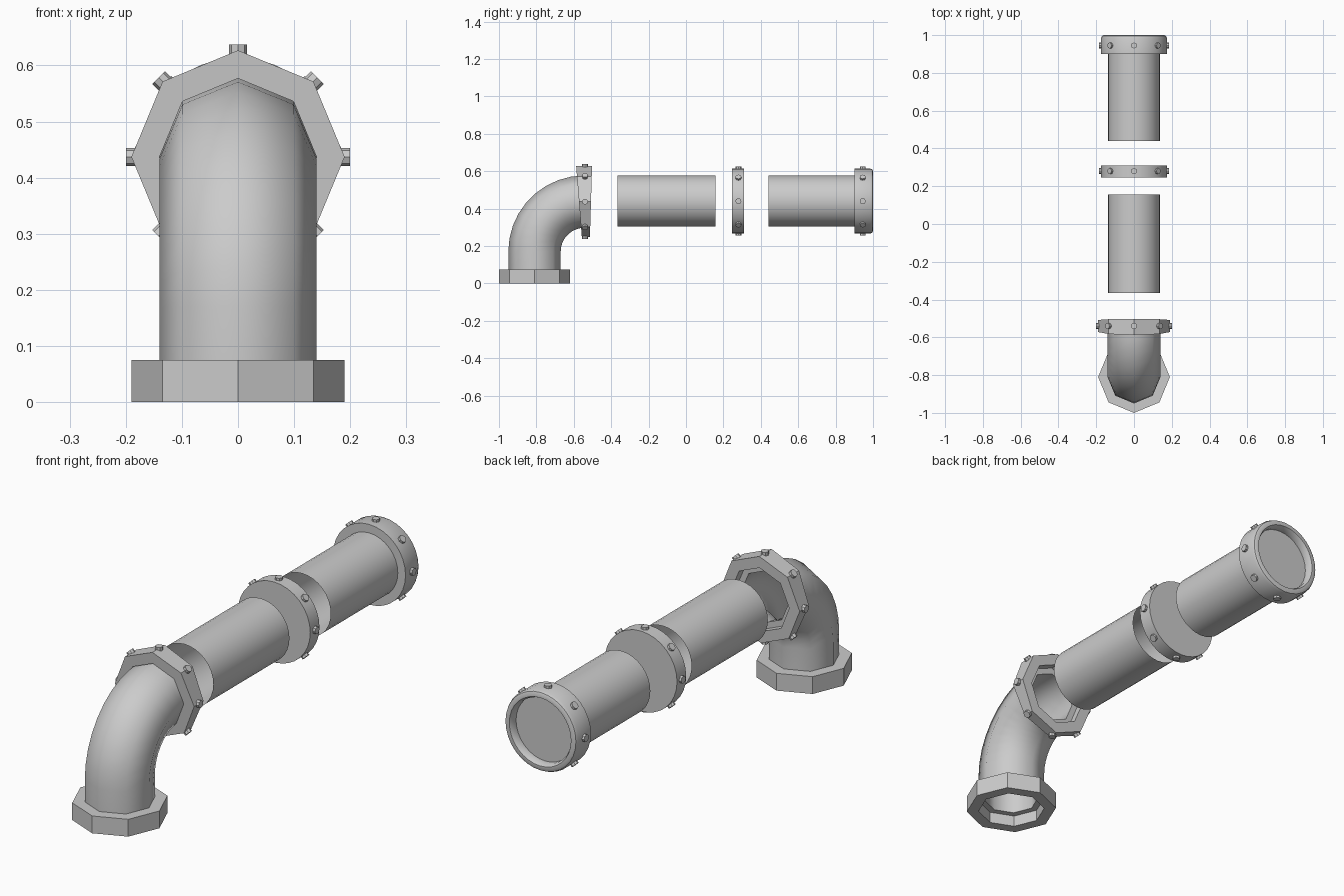
import bpy, bmesh
from math import sin, cos, pi, radians
from mathutils import Vector, Matrix

if "Cube" in bpy.data.objects:
    bpy.data.objects.remove(bpy.data.objects["Cube"])

ZC = 0.44  # height of the horizontal axis


def finish(name, bm, angle):
    bmesh.ops.recalc_face_normals(bm, faces=bm.faces)
    me = bpy.data.meshes.new(name)
    bm.to_mesh(me)
    bm.free()
    ob = bpy.data.objects.new(name, me)
    bpy.context.collection.objects.link(ob)
    bpy.ops.object.select_all(action='DESELECT')
    ob.select_set(True)
    bpy.context.view_layer.objects.active = ob
    bpy.ops.object.shade_smooth_by_angle(angle=radians(angle))
    return ob


def loft(name, rings, close=False, caps=(), angle=30):
    """Skin a list of rings; optionally join last to first or cap chosen rings."""
    bm = bmesh.new()
    vs = [[bm.verts.new(p) for p in r] for r in rings]
    n = len(vs[0])
    pairs = list(zip(vs, vs[1:])) + ([(vs[-1], vs[0])] if close else [])
    for a, b in pairs:
        for i in range(n):
            j = (i + 1) % n
            bm.faces.new((a[i], a[j], b[j], b[i]))
    for c in caps:
        bm.faces.new(vs[c])
    return finish(name, bm, angle)


def circle(r, n):
    return [(r * sin(2 * pi * i / n), r * cos(2 * pi * i / n)) for i in range(n)]


def revolve(name, profile, n=32, **kw):
    """Profile of (radius, y) around the horizontal axis."""
    return loft(name, [[(x, y, ZC + z) for x, z in circle(r, n)] for r, y in profile], **kw)


def bolts(name, y, R, zc=ZC):
    bm = bmesh.new()
    for k in range(8):
        a = k * pi / 4
        m = (Matrix.Translation((0, y, zc)) @ Matrix.Rotation(a, 4, 'Y')
             @ Matrix.Translation((0, 0, R - 0.005)))
        bmesh.ops.create_cone(bm, cap_ends=True, segments=8, radius1=0.016,
                              radius2=0.016, depth=0.03, matrix=m)
    finish(name, bm, 30)


# Elbow pipe: octagonal section swept through a quarter turn, with wall thickness
YB, ZE, BEND = -0.81, 0.437, 0.267


def elbow_ring(r, t):
    if t < 0:      # vertical start inside the base flange
        return [(x, YB - v, 0.05) for x, v in circle(r, 8)]
    yc, zc = YB + BEND, ZE - BEND
    return [(x, yc - (BEND + v) * cos(t), zc + (BEND + v) * sin(t)) for x, v in circle(r, 8)]


steps = [-1] + [i * pi / 2 / 9 for i in range(10)]
loft("elbow_pipe", [elbow_ring(0.14, t) for t in steps]
     + [elbow_ring(0.112, t) for t in reversed(steps)], close=True, angle=50)

# Base flange standing on the ground
loft("base_flange", [[(x, YB - v, z) for x, v in circle(r, 8)]
                     for r, z in ((0.19, 0), (0.19, 0.075), (0.14, 0.075), (0.14, 0))], close=True)


# Elbow end flange, slightly thicker at the top
def wedge(r, y, slope):
    return [(x, y + slope * v, ZE + v) for x, v in circle(r, 8)]


loft("elbow_flange", [wedge(0.19, -0.572, -0.08), wedge(0.19, -0.508, 0.03),
                      wedge(0.14, -0.508, 0.03), wedge(0.14, -0.572, -0.08)], close=True)
bolts("elbow_bolts", -0.54, 0.19, ZE)

# Straight open pipes
revolve("middle_pipe", [(0.137, -0.365), (0.137, 0.157)])
revolve("end_pipe", [(0.137, 0.44), (0.137, 0.96)])

# Coupling disc between the pipes
revolve("coupling", [(0.174, 0.247), (0.174, 0.31)], caps=(0, -1))
bolts("coupling_bolts", 0.28, 0.174)

# End collar with a rounded rim and a recessed closing plate
revolve("end_collar", [(0.137, 0.9), (0.174, 0.9), (0.174, 0.985), (0.169, 0.996), (0.16, 1.0),
                       (0.148, 1.0), (0.14, 0.985), (0.14, 0.965)], caps=(-1,))
bolts("collar_bolts", 0.945, 0.174)
